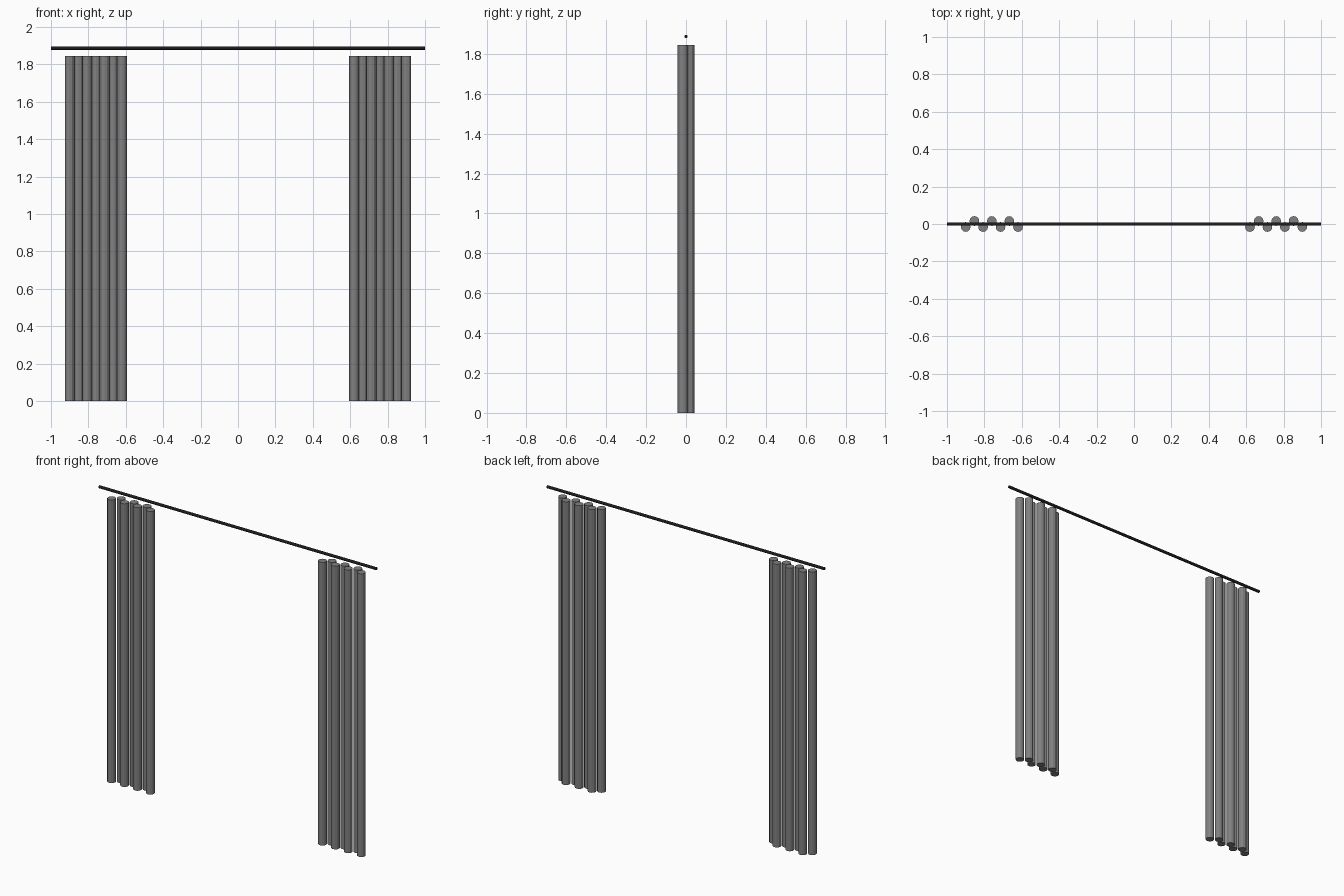
import bpy
import math

cube = bpy.data.objects.get("Cube")
if cube:
    bpy.data.objects.remove(cube, do_unlink=True)


def make_material(name, colour):
    mat = bpy.data.materials.new(name)
    mat.use_nodes = True
    mat.diffuse_color = (*colour, 1)
    mat.node_tree.nodes["Principled BSDF"].inputs["Base Color"].default_value = (*colour, 1)
    return mat


def cylinder(name, mat, radius, length, location, sides, rotation=(0, 0, 0)):
    bpy.ops.mesh.primitive_cylinder_add(vertices=sides, radius=radius, depth=length,
                                        location=location, rotation=rotation)
    obj = bpy.context.object
    obj.name = name
    obj.data.materials.append(mat)
    return obj


fabric = make_material("grey fabric", (0.22, 0.22, 0.22))
metal = make_material("black metal", (0.012, 0.012, 0.015))

# Curtain rod
cylinder("curtain_rod", metal, 0.009, 2.0, (0, 0, 1.887), 12, (0, math.pi / 2, 0))

# Two gathered curtains, each a zigzag row of round folds
FOLDS = 7
HEIGHT = 1.845
for side, label in ((-1, "right"), (1, "left")):
    for i in range(FOLDS):
        x = side * (0.62 + 0.28 * i / (FOLDS - 1))
        y = -0.016 if i % 2 == 0 else 0.016
        cylinder(f"{label}_curtain_fold_{i + 1}", fabric, 0.026, HEIGHT,
                 (x, y, HEIGHT / 2), 12)
